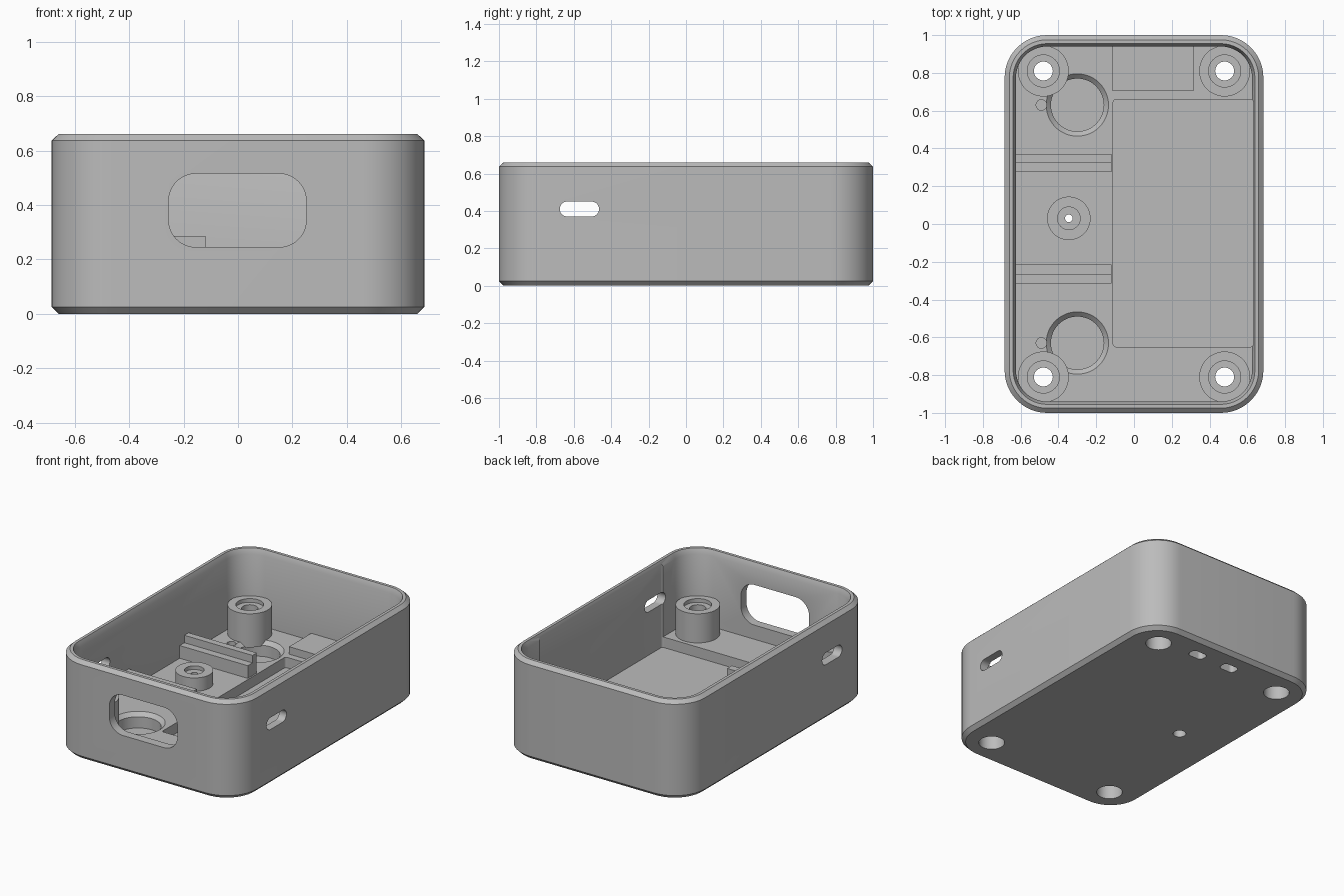
import bpy, bmesh, math
from mathutils import Matrix

cube = bpy.data.objects.get("Cube")
if cube:
    bpy.data.objects.remove(cube)

# One plain grey plastic
grey = bpy.data.materials.new("grey plastic")
grey.use_nodes = True
colour = (0.5, 0.5, 0.5, 1)
grey.diffuse_color = colour
grey.node_tree.nodes["Principled BSDF"].inputs["Base Color"].default_value = colour


def section(hw, hh, r, z, steps=12):
    """Rounded rectangle outline; a circle when hw = hh = r."""
    pts = []
    for i, (sx, sy) in enumerate([(1, 1), (-1, 1), (-1, -1), (1, -1)]):
        for k in range(steps + 1):
            a = math.radians(90 * (i + k / steps))
            pts.append((sx * (hw - r) + r * math.cos(a), sy * (hh - r) + r * math.sin(a), z))
    return pts


def loft(name, sections, loc=(0, 0, 0), turn=None):
    """Closed solid through a stack of outlines."""
    bm = bmesh.new()
    rings = [[bm.verts.new(p) for p in section(*s)] for s in sections]
    n = len(rings[0])
    for a, b in zip(rings, rings[1:]):
        for i in range(n):
            j = (i + 1) % n
            bm.faces.new((a[i], a[j], b[j], b[i]))
    bm.faces.new(rings[0][::-1])
    bm.faces.new(rings[-1])
    bmesh.ops.remove_doubles(bm, verts=bm.verts, dist=1e-5)
    bmesh.ops.recalc_face_normals(bm, faces=bm.faces)
    matrix = Matrix.Translation(loc)
    if turn:
        matrix = matrix @ Matrix.Rotation(math.pi / 2, 4, turn)
    bm.transform(matrix)
    mesh = bpy.data.meshes.new(name)
    bm.to_mesh(mesh)
    bm.free()
    mesh.materials.append(grey)
    obj = bpy.data.objects.new(name, mesh)
    bpy.context.collection.objects.link(obj)
    return obj


def turned(name, steps, loc):
    """Round part from (radius, height) steps."""
    return loft(name, [(r, r, r, z) for r, z in steps], loc)


def box(name, x0, x1, y0, y1, z0, z1, r=0.0):
    hw, hh = (x1 - x0) / 2, (y1 - y0) / 2
    return loft(name, [(hw, hh, r, z0), (hw, hh, r, z1)], ((x0 + x1) / 2, (y0 + y1) / 2, 0))


def cut(cutter, *targets):
    cutter.hide_render = True
    for obj in targets:
        mod = obj.modifiers.new("cut", "BOOLEAN")
        mod.operation = "DIFFERENCE"
        mod.solver = "EXACT"
        mod.object = cutter
        bpy.context.view_layer.objects.active = obj
        bpy.ops.object.modifier_apply(modifier=mod.name)
    bpy.data.objects.remove(cutter)


# Tray: chamfered outside, lipped rim, thick floor
FLOOR = 0.15
W, D, R = 0.685, 1.0, 0.225
profile = [(0.025, 0), (0, 0.025), (0, 0.637), (0.025, 0.66),
           (0.045, 0.66), (0.06, 0.625), (0.06, FLOOR)]
tray = loft("tray", [(W - i, D - i, R - i, z) for i, z in profile])
parts = [tray]

# Battery recess, widened slightly into the wall
cut(box("recess_cutter", -0.11, 0.632, -0.65, 0.66, 0.08, 0.75, 0.015), tray)

# Front window and side slots
cut(loft("window_cutter", [(0.253, 0.135, 0.1, 0.9), (0.253, 0.135, 0.1, 1.1)],
         (-0.002, 0, 0.38), "X"), tray)
cut(loft("slot_cutter", [(0.04, 0.105, 0.04, -1), (0.04, 0.105, 0.04, 1)],
         (0, -0.57, 0.41), "Y"), tray)

# Round pockets in the floor, each with a small side hole
for y in (-0.63, 0.63):
    cut(turned("pocket_cutter", [(0.14, 0.05), (0.14, 0.125), (0.165, FLOOR), (0.165, 0.2)],
               (-0.3, y, 0)), tray)
    cut(turned("pin_cutter", [(0.028, 0.1), (0.028, 0.2)], (-0.49, y, 0)), tray)

# Corner screw posts with stepped bores
for x in (-0.48, 0.48):
    for y in (-0.81, 0.81):
        side = ("front" if y < 0 else "back") + ("_left" if x > 0 else "_right")
        post = turned(side + "_post", [(0.135, 0.12), (0.135, 0.345)], (x, y, 0))
        cut(turned("bore_cutter", [(0.08, -0.05), (0.08, 0.2), (0.05, 0.2), (0.05, 0.32),
                                   (0.085, 0.32), (0.085, 0.4)], (x, y, 0)), tray, post)
        parts.append(post)

# Middle boss for the circuit board
boss = turned("board_boss", [(0.115, 0.11), (0.115, 0.24)], (-0.345, 0.03, 0))
cut(turned("boss_cutter", [(0.04, -0.05), (0.04, 0.08), (0.02, 0.08), (0.02, 0.215),
                           (0.06, 0.215), (0.06, 0.3)], (-0.345, 0.03, 0)), tray, boss)
parts.append(boss)

# Board rails: tall outer wall, lower inner ledge
for name, ledge, wall in (("back", (0.275, 0.325), (0.325, 0.37)),
                          ("front", (-0.265, -0.215), (-0.315, -0.265))):
    parts.append(box(name + "_rail_ledge", -0.64, -0.12, *ledge, 0.13, 0.235))
    parts.append(box(name + "_rail_wall", -0.64, -0.12, *wall, 0.13, 0.285))

# Strap block on the back wall, strap slots underneath
block = box("strap_block", -0.115, 0.315, 0.705, 0.95, 0.14, 0.2)
parts.append(block)
for x in (-0.055, 0.2):
    cut(box("strap_cutter", x - 0.055, x + 0.055, 0.82, 0.89, -0.05, 0.12, 0.025), tray)

# Smooth rounds, crisp edges
bpy.ops.object.select_all(action="DESELECT")
for obj in parts:
    obj.select_set(True)
bpy.context.view_layer.objects.active = tray
bpy.ops.object.shade_smooth_by_angle(angle=math.radians(25))
